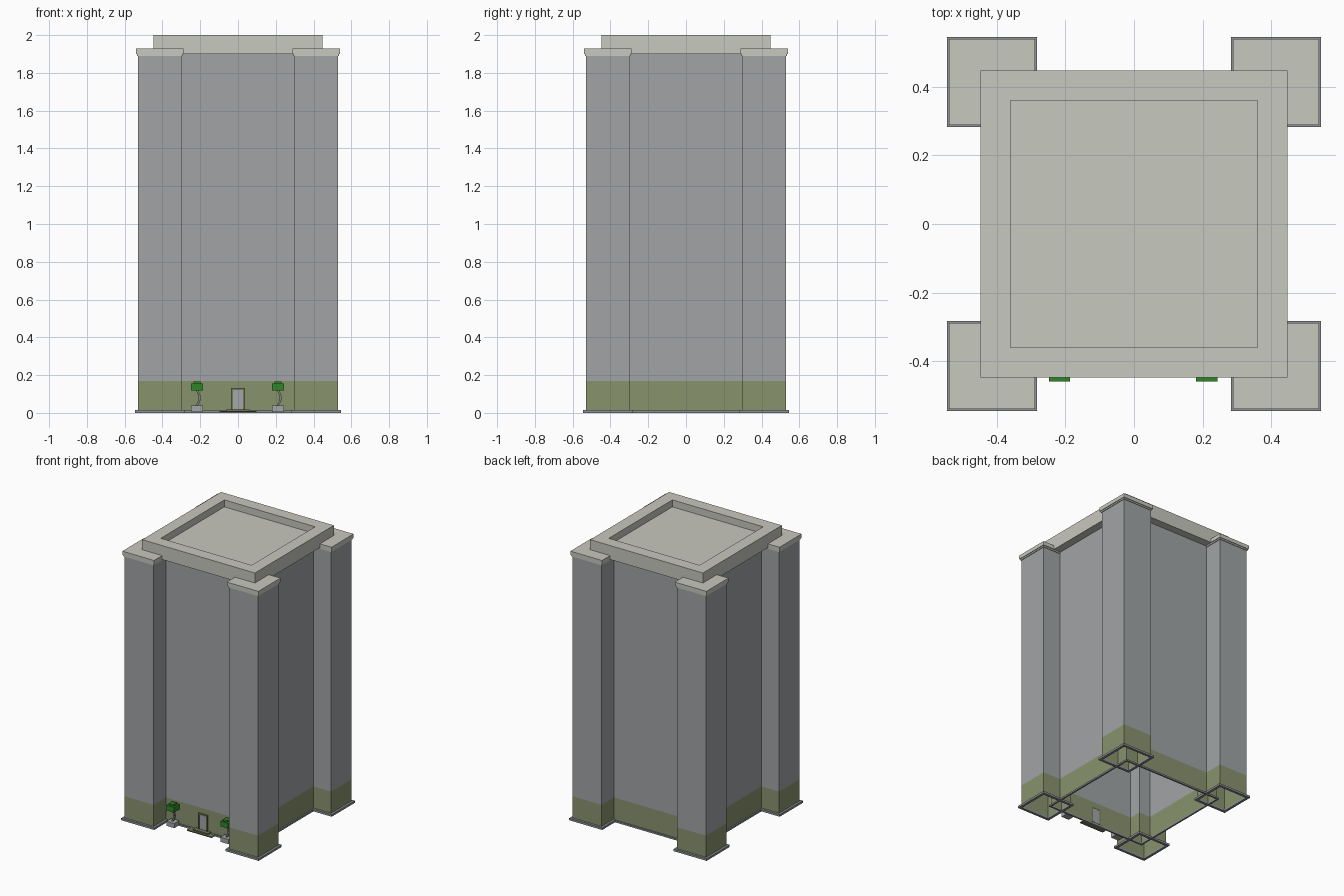
import bpy, bmesh, math
from mathutils import Vector

if "Cube" in bpy.data.objects:
    bpy.data.objects.remove(bpy.data.objects["Cube"])


def mat(name, r, g, b):
    m = bpy.data.materials.new(name)
    m.diffuse_color = (r, g, b, 1)
    m.use_nodes = True
    m.node_tree.nodes["Principled BSDF"].inputs["Base Color"].default_value = m.diffuse_color
    return m


WALL = mat("wall grey", 0.355, 0.372, 0.38)
OLIVE = mat("olive base", 0.25, 0.29, 0.155)
ROOF = mat("pale stone", 0.575, 0.58, 0.52)
TRIM = mat("trim grey", 0.27, 0.28, 0.30)
LEAF = mat("leaf green", 0.03, 0.24, 0.02)
FRAME = mat("door frame olive", 0.17, 0.19, 0.10)
POT = mat("pot grey", 0.37, 0.38, 0.39)
TRUNK = mat("trunk", 0.22, 0.24, 0.19)


def finish(name, bm, *mats):
    bmesh.ops.recalc_face_normals(bm, faces=bm.faces)
    me = bpy.data.meshes.new(name)
    bm.to_mesh(me)
    bm.free()
    for m in mats:
        me.materials.append(m)
    ob = bpy.data.objects.new(name, me)
    bpy.context.collection.objects.link(ob)
    return ob


def box(name, x0, x1, y0, y1, z0, z1, m):
    bm = bmesh.new()
    bmesh.ops.create_cube(bm, size=1)
    for v in bm.verts:
        v.co = ((x0 + x1) / 2 + v.co.x * (x1 - x0),
                (y0 + y1) / 2 + v.co.y * (y1 - y0),
                (z0 + z1) / 2 + v.co.z * (z1 - z0))
    return finish(name, bm, m)


def square(bm, cx, cy, r, z):
    return [bm.verts.new((cx + sx * r, cy + sy * r, z))
            for sx, sy in ((-1, -1), (1, -1), (1, 1), (-1, 1))]


def bridge(bm, a, b):
    n = len(a)
    return [bm.faces.new((a[i], a[(i + 1) % n], b[(i + 1) % n], b[i])) for i in range(n)]


def shaft(name, cx, cy, r):
    # open square tube, olive below the 0.17 line
    bm = bmesh.new()
    loops = [square(bm, cx, cy, r, z) for z in (0, 0.17, 1.9)]
    for f in bridge(bm, loops[0], loops[1]):
        f.material_index = 1
    bridge(bm, loops[1], loops[2])
    return finish(name, bm, WALL, OLIVE)


def ring(name, cx, cy, ro, ri, z1, m):
    # square skirting frame
    bm = bmesh.new()
    loops = [square(bm, cx, cy, r, z) for r, z in ((ro, 0), (ro, z1), (ri, z1), (ri, 0))]
    for i in range(4):
        bridge(bm, loops[i], loops[(i + 1) % 4])
    return finish(name, bm, m)


# main block and its skirting
shaft("core_walls", 0, 0, 0.39)
ring("core_skirting", 0, 0, 0.40, 0.388, 0.012, TRIM)

# roof slab with sunken centre
bm = bmesh.new()
L = [square(bm, 0, 0, r, z) for r, z in ((0.447, 1.9), (0.447, 2.0), (0.36, 2.0), (0.36, 1.95))]
for a, b in zip(L, L[1:]):
    bridge(bm, a, b)
bm.faces.new(L[0])
bm.faces.new(L[3])
finish("roof", bm, ROOF)

# corner pillars
for sx in (-1, 1):
    for sy in (-1, 1):
        cx, cy = sx * 0.414, sy * 0.414
        shaft("corner_pillar", cx, cy, 0.115)
        ring("pillar_skirting", cx, cy, 0.131, 0.113, 0.015, TRIM)
        for n, r, z0, z1 in (("pillar_neck", 0.12, 1.89, 1.9), ("pillar_cap", 0.125, 1.9, 1.928)):
            box(n, cx - r, cx + r, cy - r, cy + r, z0, z1, ROOF)

# entrance: door, frame and steps
box("door", -0.028, 0.028, -0.397, -0.389, 0.02, 0.122, POT)
for s in (-1, 1):
    box("door_jamb", s * 0.032 - 0.005, s * 0.032 + 0.005, -0.402, -0.388, 0.015, 0.132, FRAME)
box("door_lintel", -0.037, 0.037, -0.402, -0.388, 0.122, 0.132, FRAME)
box("lower_step", -0.098, 0.098, -0.44, -0.39, 0.004, 0.011, FRAME)
box("upper_step", -0.06, 0.06, -0.425, -0.39, 0.011, 0.019, FRAME)

# potted trees either side of the door
for px in (-0.217, 0.212):
    py = -0.428
    box("tree_pot", px - 0.031, px + 0.031, py - 0.028, py + 0.028, 0.005, 0.038, POT)
    bm = bmesh.new()
    prev = None
    for dx, z in ((-0.004, 0.035), (0.008, 0.055), (0.014, 0.075), (0.011, 0.095), (0.0, 0.122)):
        cur = square(bm, px + dx, py, 0.006, z)
        if prev:
            bridge(bm, prev, cur)
        prev = cur
    finish("tree_trunk", bm, TRUNK)
    box("tree_crown", px - 0.031, px + 0.031, py - 0.031, py + 0.031, 0.118, 0.155, LEAF)
    box("tree_crown_top", px - 0.019, px + 0.019, py - 0.019, py + 0.019, 0.155, 0.166, LEAF)
